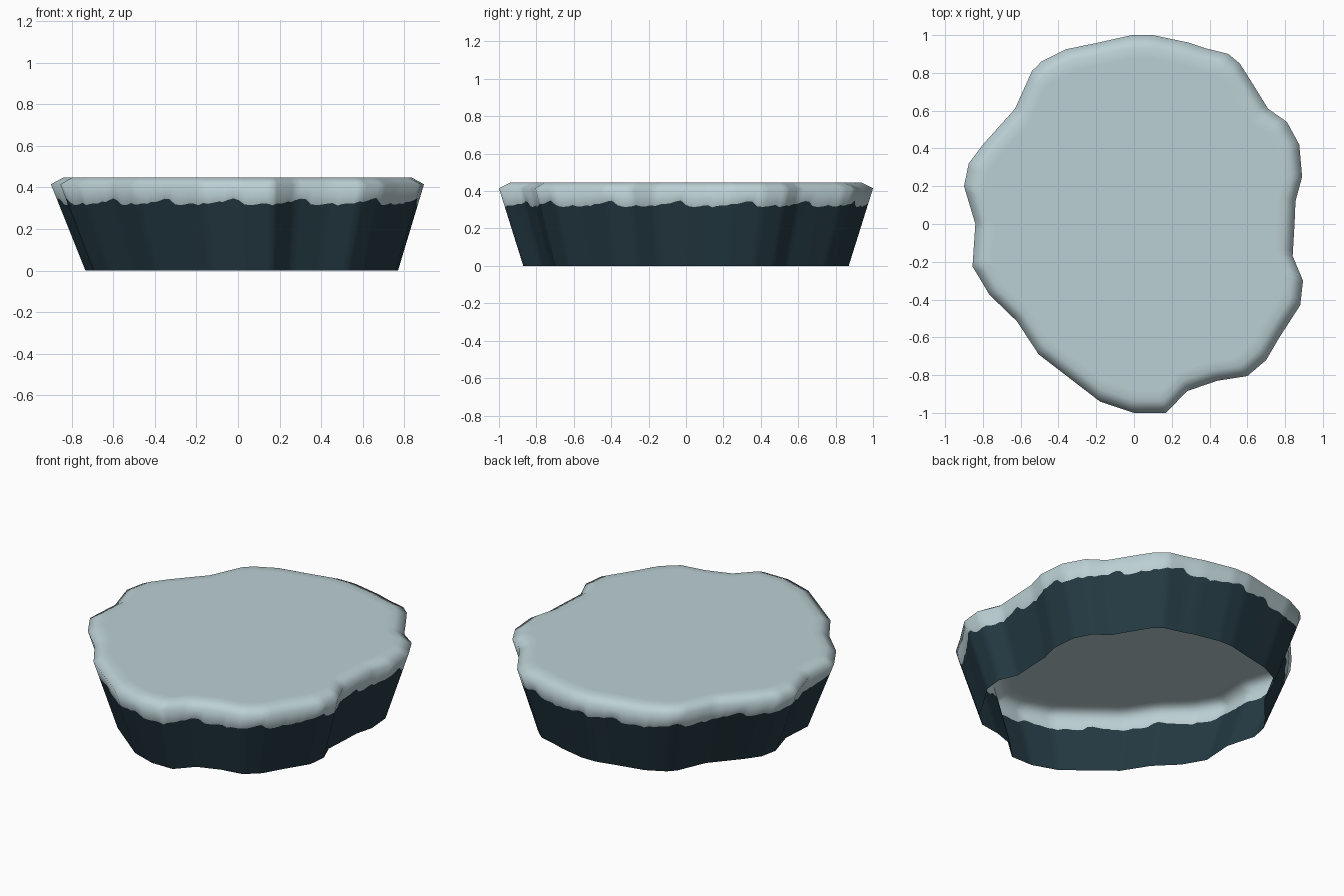
import bpy, bmesh, math

if "Cube" in bpy.data.objects:
    bpy.data.objects.remove(bpy.data.objects["Cube"])

# Rim outline seen from above (clockwise from the back)
OUTLINE = [(-.01, 1), (.10, 1), (.29, .96), (.38, .93), (.50, .90), (.56, .85), (.63, .74),
           (.71, .61), (.81, .54), (.875, .42), (.89, .25), (.855, .12), (.85, 0), (.84, -.17),
           (.895, -.30), (.88, -.43), (.77, -.60), (.70, -.72), (.60, -.805), (.44, -.83),
           (.28, -.885), (.17, -1), (0, -1), (-.18, -.94), (-.505, -.69), (-.62, -.515),
           (-.765, -.375), (-.855, -.225), (-.84, 0), (-.90, .20), (-.875, .32), (-.80, .42),
           (-.63, .61), (-.54, .81), (-.49, .86), (-.36, .925), (-.19, .96)]
RIM_Z, TOP_Z = 0.415, 0.447
# Ragged colour border, repeated around the wall
TEETH = [.318, .35, .343, .33, .332, .32, .325, .312, .327, .318, .315]
PERIOD = 0.39


def material(name, rgb):
    m = bpy.data.materials.new(name)
    m.diffuse_color = (*rgb, 1)
    m.use_nodes = True
    m.node_tree.nodes["Principled BSDF"].inputs["Base Color"].default_value = m.diffuse_color
    return m


def border_z(s):
    t = (s / PERIOD) % 1 * len(TEETH)
    i = int(t)
    a, b = TEETH[i % len(TEETH)], TEETH[(i + 1) % len(TEETH)]
    return a + (b - a) * (t - i)


# Subdivide the outline finely, remembering the distance walked
pts, s = [], 0
for i, (x0, y0) in enumerate(OUTLINE):
    x1, y1 = OUTLINE[(i + 1) % len(OUTLINE)]
    d = math.hypot(x1 - x0, y1 - y0)
    n = max(1, math.ceil(d / 0.03))
    for k in range(n):
        f = k / n
        pts.append((x0 + (x1 - x0) * f, y0 + (y1 - y0) * f, s + d * f))
    s += d

bm = bmesh.new()


def foot(x, y):
    return x * .838 + .02, y * .87


def wall(x, y, z):
    f = z / RIM_Z
    bx, by = foot(x, y)
    return bm.verts.new((bx + (x - bx) * f, by + (y - by) * f, z))


# Rings: foot, colour border, rim, bevel, flat top
rings = [[wall(x, y, 0) for x, y, _ in pts],
         [wall(x, y, border_z(t)) for x, y, t in pts],
         [wall(x, y, RIM_Z) for x, y, _ in pts],
         [bm.verts.new((x * .935, y * .935, TOP_Z)) for x, y, _ in pts],
         [bm.verts.new((x * .88, y * .88, TOP_Z)) for x, y, _ in pts]]
N = len(pts)
for r in range(4):
    lo, hi = rings[r], rings[r + 1]
    for i in range(N):
        j = (i + 1) % N
        f = bm.faces.new((lo[j], lo[i], hi[i], hi[j]))
        f.material_index = 1 if r == 0 else 0
# Top cap as a fan; the underside stays open
centre = bm.verts.new((0, 0, TOP_Z))
for i in range(N):
    bm.faces.new((rings[4][(i + 1) % N], rings[4][i], centre))
for f in bm.faces:
    f.smooth = True

mesh = bpy.data.meshes.new("rock_platform")
bm.to_mesh(mesh)
bm.free()
mesh.materials.append(material("pale grey blue", (.50, .63, .66)))
mesh.materials.append(material("dark teal", (.018, .043, .057)))
bpy.context.collection.objects.link(bpy.data.objects.new("rock_platform", mesh))
